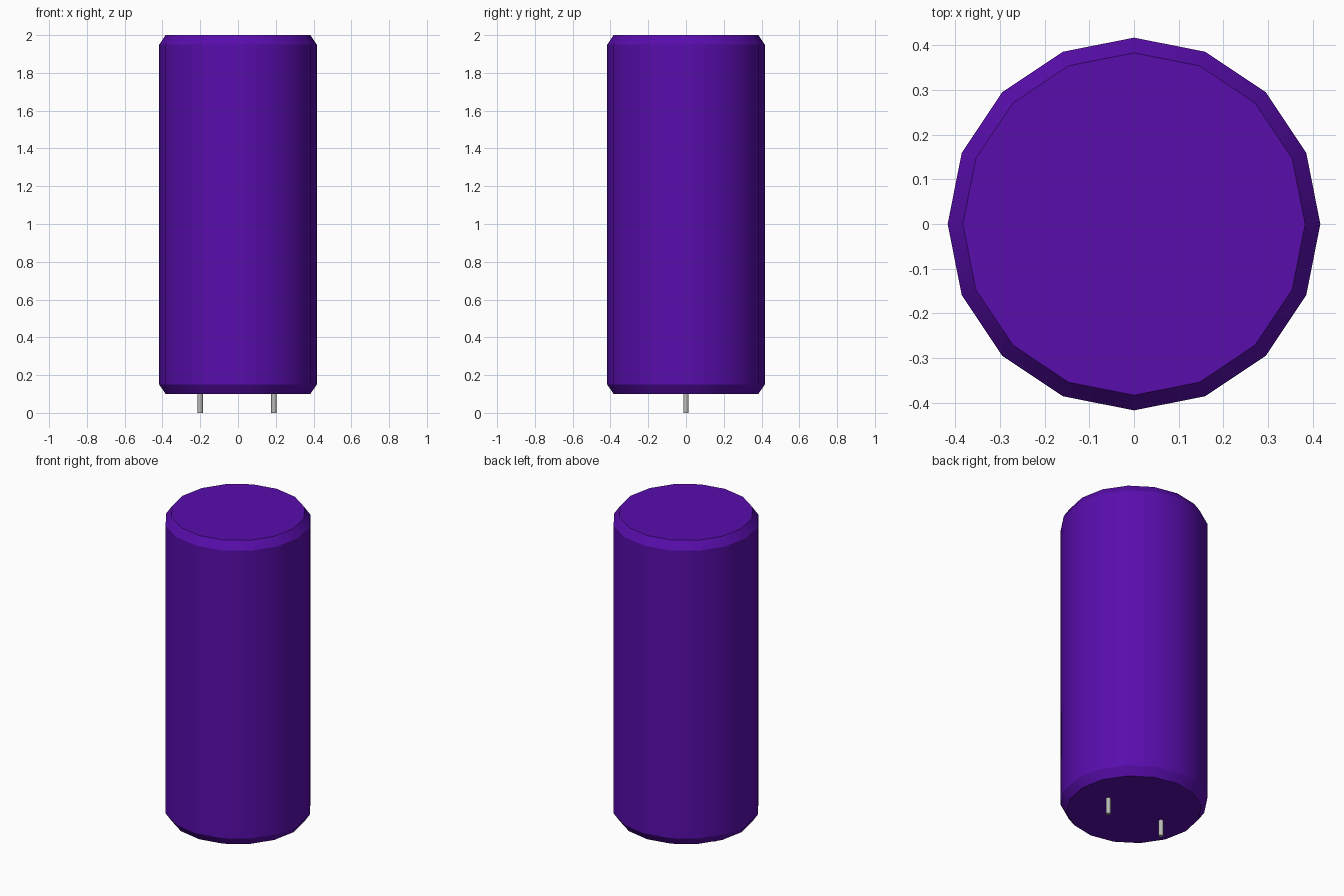
import bpy, bmesh, math
from math import cos, sin, tau

cube = bpy.data.objects.get("Cube")
if cube:
    bpy.data.objects.remove(cube, do_unlink=True)


def material(name, rgb, roughness):
    m = bpy.data.materials.new(name)
    m.use_nodes = True
    m.diffuse_color = (*rgb, 1)
    bsdf = m.node_tree.nodes["Principled BSDF"]
    bsdf.inputs["Base Color"].default_value = (*rgb, 1)
    bsdf.inputs["Roughness"].default_value = roughness
    return m


def lathe(name, profile, sides, mat, x=0.0):
    """Closed solid turned around a vertical axis from (radius, z) points."""
    bm = bmesh.new()
    rings = [[bm.verts.new((r * cos(tau * i / sides), r * sin(tau * i / sides), z))
              for i in range(sides)] for r, z in profile]
    for low, high in zip(rings, rings[1:]):
        for i in range(sides):
            j = (i + 1) % sides
            bm.faces.new((low[i], low[j], high[j], high[i]))
    bm.faces.new(rings[0][::-1])
    bm.faces.new(rings[-1])
    mesh = bpy.data.meshes.new(name)
    bm.to_mesh(mesh)
    bm.free()
    mesh.materials.append(mat)
    ob = bpy.data.objects.new(name, mesh)
    ob.location.x = x
    bpy.context.collection.objects.link(ob)
    # Round sides shade smooth, chamfers and caps stay crisp
    bpy.ops.object.select_all(action="DESELECT")
    ob.select_set(True)
    bpy.context.view_layer.objects.active = ob
    bpy.ops.object.shade_smooth_by_angle(angle=math.radians(30 if sides > 12 else 50))
    return ob


purple = material("purple sleeve", (0.098, 0.004, 0.413), 0.5)
metal = material("grey metal", (0.50, 0.50, 0.49), 0.4)

# Can with chamfered ends
lathe("can_body", [(0.383, 0.10), (0.417, 0.15), (0.417, 1.95), (0.383, 2.0)], 16, purple)

# Two lead pins under the can
for name, x in (("right_lead", -0.20), ("left_lead", 0.19)):
    lathe(name, [(0.014, 0.0), (0.014, 0.11)], 8, metal, x)
